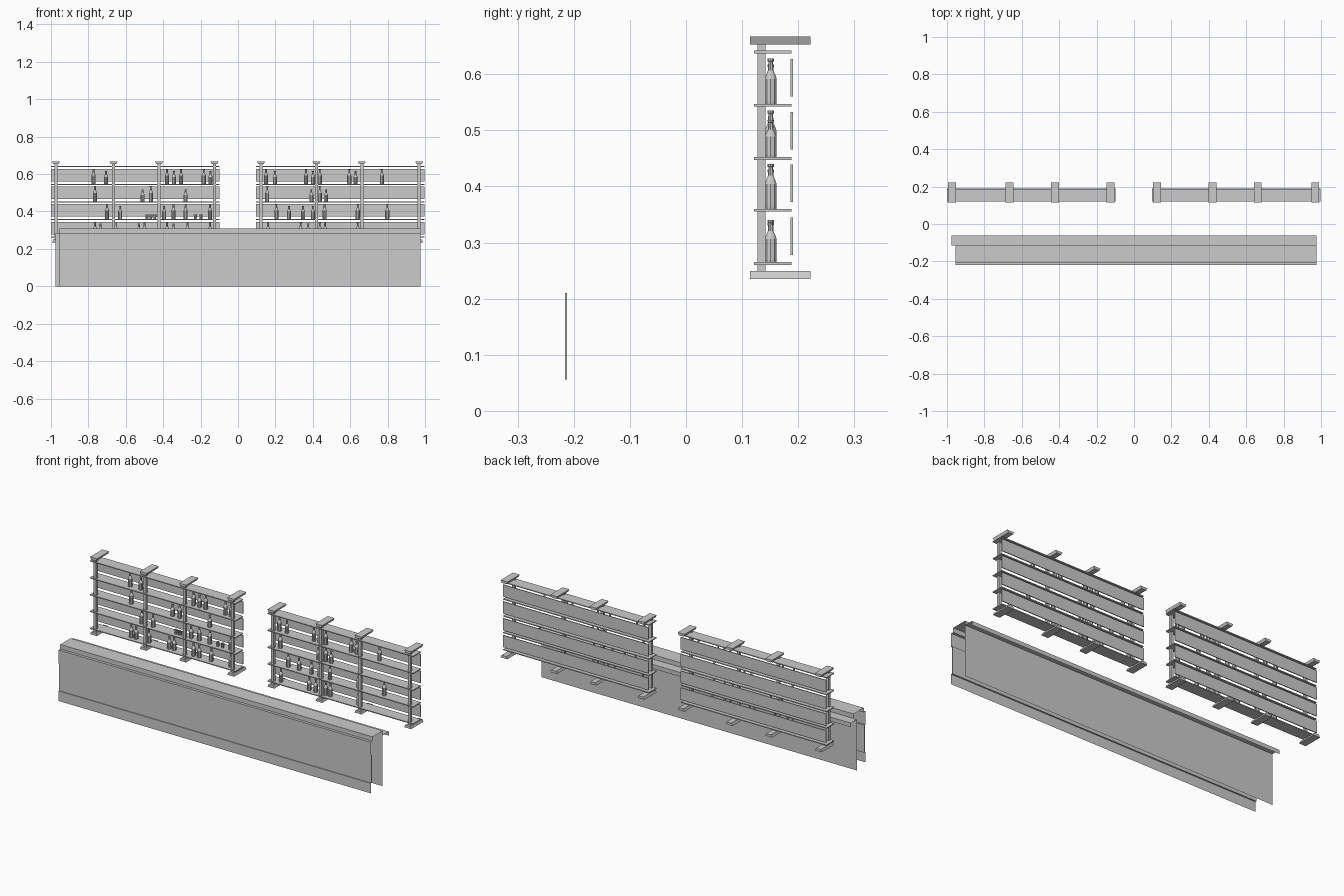
import bpy, bmesh, math
from mathutils import Vector


def finish(name, bm):
    me = bpy.data.meshes.new(name)
    bm.to_mesh(me)
    bm.free()
    ob = bpy.data.objects.new(name, me)
    bpy.context.collection.objects.link(ob)
    return ob


def box(name, x0, x1, y0, y1, z0, z1, taper=0.0):
    """Axis-aligned box; taper narrows the lower (+) or upper (-) face in x."""
    bm = bmesh.new()
    bmesh.ops.create_cube(bm, size=1)
    for v in bm.verts:
        low = v.co.z < 0
        t = taper if (low and taper > 0) or (not low and taper < 0) else 0
        s = 1 - abs(t)
        v.co = Vector(((x0 + x1) / 2 + v.co.x * (x1 - x0) * s,
                       (y0 + y1) / 2 + v.co.y * (y1 - y0),
                       (z0 + z1) / 2 + v.co.z * (z1 - z0)))
    return finish(name, bm)


def sheet(name, profile, x0, x1):
    """Open (y, z) profile swept along x."""
    bm = bmesh.new()
    vs = [bm.verts.new((x1, y, z)) for y, z in profile]
    edges = [bm.edges.new(p) for p in zip(vs, vs[1:])]
    out = bmesh.ops.extrude_edge_only(bm, edges=edges)["geom"]
    for v in out:
        if isinstance(v, bmesh.types.BMVert):
            v.co.x = x0
    bmesh.ops.recalc_face_normals(bm, faces=bm.faces)
    return finish(name, bm)


def lathe(name, profile, x, y, z, h, sides=10):
    """Revolve an (r, z) profile; z is a fraction of the height h."""
    bm = bmesh.new()
    vs = [bm.verts.new((r, 0, t * h)) for r, t in profile]
    edges = [bm.edges.new(p) for p in zip(vs, vs[1:])]
    bmesh.ops.spin(bm, geom=vs + edges, cent=(0, 0, 0), axis=(0, 0, 1),
                   angle=2 * math.pi, steps=sides)
    bmesh.ops.remove_doubles(bm, verts=bm.verts, dist=1e-5)
    bmesh.ops.recalc_face_normals(bm, faces=bm.faces)
    ob = finish(name, bm)
    ob.location = (x, y, z)
    return ob


# Bar counter: front fascia and raised top
sheet("counter_front", [(-0.22, 0), (-0.22, 0.056), (-0.213, 0.056)], -0.955, 0.975)
sheet("counter_top", [(-0.213, 0.21), (-0.22, 0.21), (-0.22, 0.285), (-0.205, 0.285),
                      (-0.205, 0.31), (-0.115, 0.31), (-0.115, 0.285)], -0.955, 0.975)
box("counter_panel", -0.955, 0.975, -0.216, -0.212, 0.056, 0.21)
# Bar counter: back wall and serving ledge
sheet("counter_back", [(-0.115, 0), (-0.115, 0.285)], -0.975, 0.975)
sheet("serving_ledge", [(-0.115, 0.285), (-0.062, 0.285), (-0.062, 0.262)], -0.975, 0.975)

# Shelf units
BOARDS = [0.26, 0.355, 0.4475, 0.542, 0.637]
SLATS = [0.278, 0.372, 0.466, 0.56]
for side, x0, x1, posts in (("left", -1.0, -0.1, (-0.973, -0.666, -0.422, -0.125)),
                            ("right", 0.097, 0.998, (0.123, 0.42, 0.662, 0.969))):
    for z in BOARDS:
        box(side + "_shelf_board", x0, x1, 0.121, 0.188, z, z + 0.005)
    for z in SLATS:
        box(side + "_back_slat", x0, x1, 0.186, 0.191, z, z + 0.067)
    for x in posts:
        box(side + "_post", x - 0.008, x + 0.008, 0.127, 0.142, 0.247, 0.656)
        box(side + "_top_bracket", x - 0.021, x + 0.021, 0.114, 0.222, 0.653, 0.667, 0.3)
        box(side + "_foot_bracket", x - 0.021, x + 0.021, 0.114, 0.222, 0.235, 0.249, -0.3)

# Bottles: (x, height) per shelf, lowest shelf first
BOTTLE = [(0, 0), (0.0105, 0), (0.011, 0.05), (0.011, 0.55), (0.009, 0.63), (0.005, 0.74),
          (0.0045, 0.93), (0.006, 0.94), (0.006, 1), (0, 1)]
ROWS = [
    [(-0.765, .075), (-0.735, .07), (-0.655, .075), (-0.53, .07), (-0.50, .075), (-0.38, .075),
     (-0.345, .07), (-0.27, .075), (-0.15, .075), (0.16, .075), (0.335, .075), (0.375, .07),
     (0.437, .075), (0.465, .075), (0.64, .075)],
    [(-0.70, .08), (-0.63, .07), (-0.395, .07), (-0.345, .08), (-0.28, .08), (-0.15, .08),
     (0.205, .08), (0.272, .07), (0.348, .07), (0.40, .07), (0.463, .08), (0.64, .08), (0.798, .08)],
    [(-0.765, .083), (-0.51, .066), (-0.466, .083), (-0.28, .066), (0.156, .083),
     (0.392, .066), (0.437, .083), (0.47, .066)],
    [(-0.772, .081), (-0.706, .07), (-0.38, .081), (-0.343, .07), (-0.305, .081), (-0.183, .081),
     (-0.147, .07), (0.15, .081), (0.197, .07), (0.364, .081), (0.40, .07), (0.437, .081),
     (0.595, .081), (0.628, .07), (0.769, .081)],
]
for z, row in zip(BOARDS, ROWS):
    for x, h in row:
        lathe("bottle", BOTTLE, x, 0.151, z + 0.005, h)

# Small drinking glasses (hollow cups)
GLASS = [(0, 0), (0.007, 0), (0.009, 1), (0.008, 1), (0.006, 0.15), (0, 0.15)]
for x in (-0.487, -0.466, -0.445, -0.228, -0.198):
    lathe("glass", GLASS, x, 0.148, 0.36, 0.024, 8)
